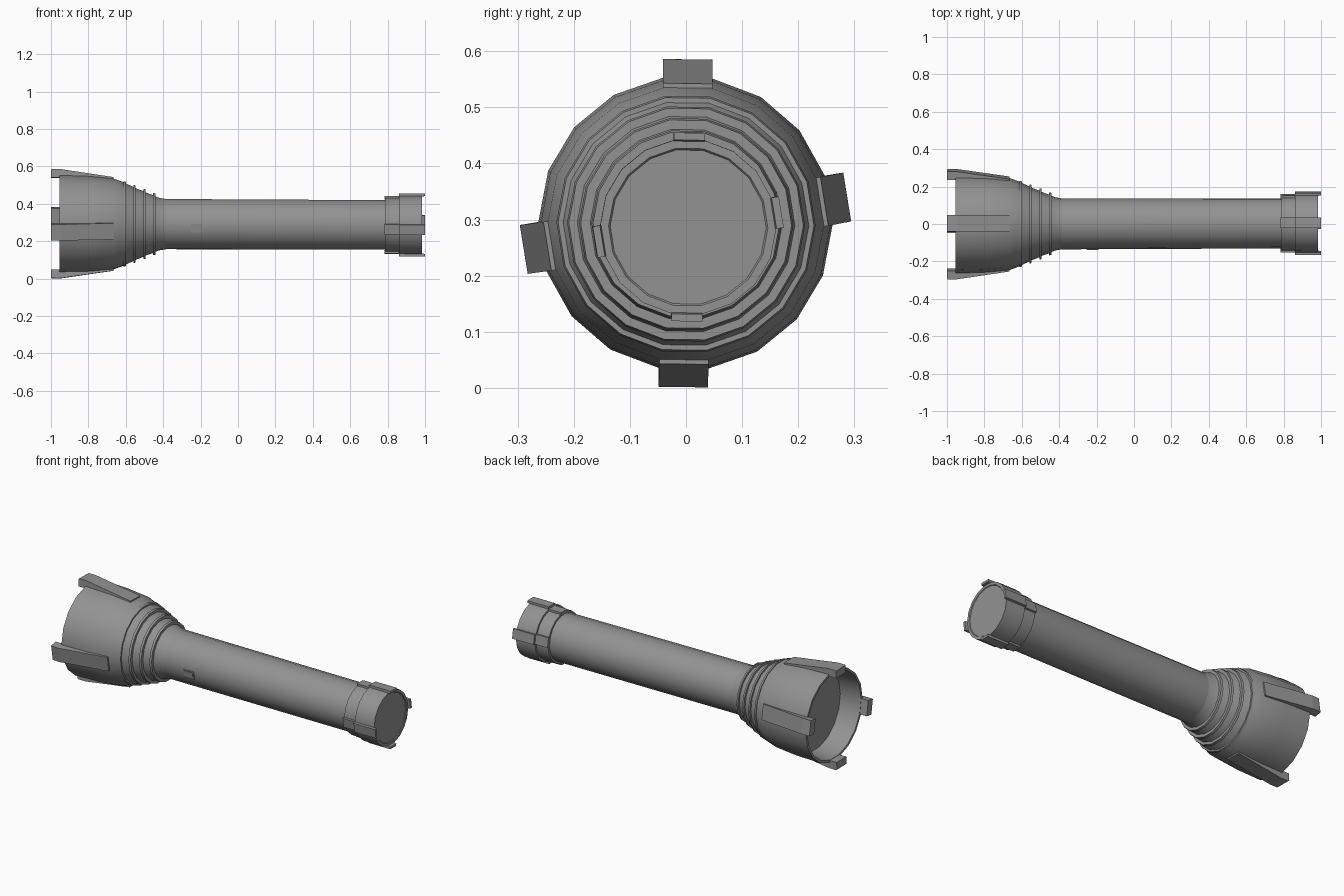
import bpy, bmesh, math
from mathutils import Vector

if "Cube" in bpy.data.objects:
    bpy.data.objects.remove(bpy.data.objects["Cube"])

SIDES = 18
TWIST = math.radians(-0.8)
# Angles of the flats that carry fins and grips
FLATS = [math.radians(a) + TWIST for a in (10, 90, 190, 270)]

grey = bpy.data.materials.new("mid_grey")
grey.use_nodes = True
COLOUR = (0.29, 0.29, 0.29, 1)
grey.diffuse_color = COLOUR
grey.node_tree.nodes["Principled BSDF"].inputs["Base Color"].default_value = COLOUR


def place(x, radial, across, angle):
    """Point on the slightly tilted torch axis, offset radially and sideways."""
    c, s = math.cos(angle), math.sin(angle)
    return Vector((x,
                   0.0015 + 0.0025 * x + radial * c - across * s,
                   0.29 - 0.0035 * x + radial * s + across * c))


def finish(bm, name, smooth=False):
    bmesh.ops.recalc_face_normals(bm, faces=bm.faces)
    mesh = bpy.data.meshes.new(name)
    bm.to_mesh(mesh)
    bm.free()
    mesh.materials.append(grey)
    obj = bpy.data.objects.new(name, mesh)
    bpy.context.collection.objects.link(obj)
    if smooth:
        bpy.ops.object.select_all(action='DESELECT')
        obj.select_set(True)
        bpy.context.view_layer.objects.active = obj
        bpy.ops.object.shade_smooth_by_angle(angle=math.radians(30))
    return obj


def lathe(name, profile):
    """Spin (x, radius) points round the axis and cap both ends."""
    bm = bmesh.new()
    rings = [[bm.verts.new(place(x, r, 0, TWIST + math.tau * i / SIDES))
              for i in range(SIDES)] for x, r in profile]
    for a, b in zip(rings, rings[1:]):
        for i in range(SIDES):
            j = (i + 1) % SIDES
            bm.faces.new((a[i], a[j], b[j], b[i]))
    bm.faces.new(rings[0])
    bm.faces.new(rings[-1])
    return finish(bm, name, True)


def plate(name, outline, width, angle):
    """Extrude an (x, radius) outline sideways, centred on a flat."""
    bm = bmesh.new()
    near, far = [[bm.verts.new(place(x, r, side * width / 2, angle))
                  for x, r in outline] for side in (-1, 1)]
    bm.faces.new(near)
    bm.faces.new(far)
    for i in range(len(outline)):
        j = (i + 1) % len(outline)
        bm.faces.new((near[i], near[j], far[j], far[i]))
    return finish(bm, name)


# Flared head with its recessed lens and stepped cooling ribs
head = [(-0.83, 0.236), (-0.955, 0.248), (-0.955, 0.262), (-0.80, 0.258), (-0.665, 0.246)]
for x, rib, groove in ((-0.605, 0.231, 0.222), (-0.553, 0.212, 0.197),
                       (-0.50, 0.191, 0.174), (-0.448, 0.169, 0.153)):
    head += [(x - 0.006, groove + 0.004), (x - 0.006, rib),
             (x + 0.006, rib - 0.003), (x + 0.006, groove - 0.003)]
head += [(-0.42, 0.142), (-0.385, 0.136)]
lathe("head", head)

# Handle tube
lathe("handle", [(-0.39, 0.136), (0.80, 0.134)])

# Tail cap in two steps, with a shallow recessed end
lathe("tail_collar", [(0.785, 0.13), (0.785, 0.146), (0.87, 0.146), (0.87, 0.13)])
lathe("tail_cap", [(0.862, 0.14), (0.862, 0.157), (0.985, 0.157),
                   (0.985, 0.142), (0.981, 0.139)])

fin = [(-1, 0.246), (-1, 0.289), (-0.995, 0.292), (-0.95, 0.292),
       (-0.665, 0.25), (-0.665, 0.235), (-0.95, 0.246)]
grip = [(0.782, 0.135), (0.782, 0.154), (0.862, 0.154), (0.862, 0.168),
        (1, 0.168), (1, 0.155), (0.98, 0.152), (0.98, 0.135)]
for number, angle in enumerate(FLATS, 1):
    plate(f"head_fin_{number}", fin, 0.088, angle)
    plate(f"tail_grip_{number}", grip, 0.056, angle)

# Switch on the front flat: a frame with a raised button
plate("switch_frame", [(-0.255, 0.125), (-0.255, 0.138), (-0.19, 0.138), (-0.19, 0.125)],
      0.046, FLATS[2])
plate("switch_button", [(-0.249, 0.13), (-0.249, 0.14), (-0.196, 0.14), (-0.196, 0.13)],
      0.036, FLATS[2])
